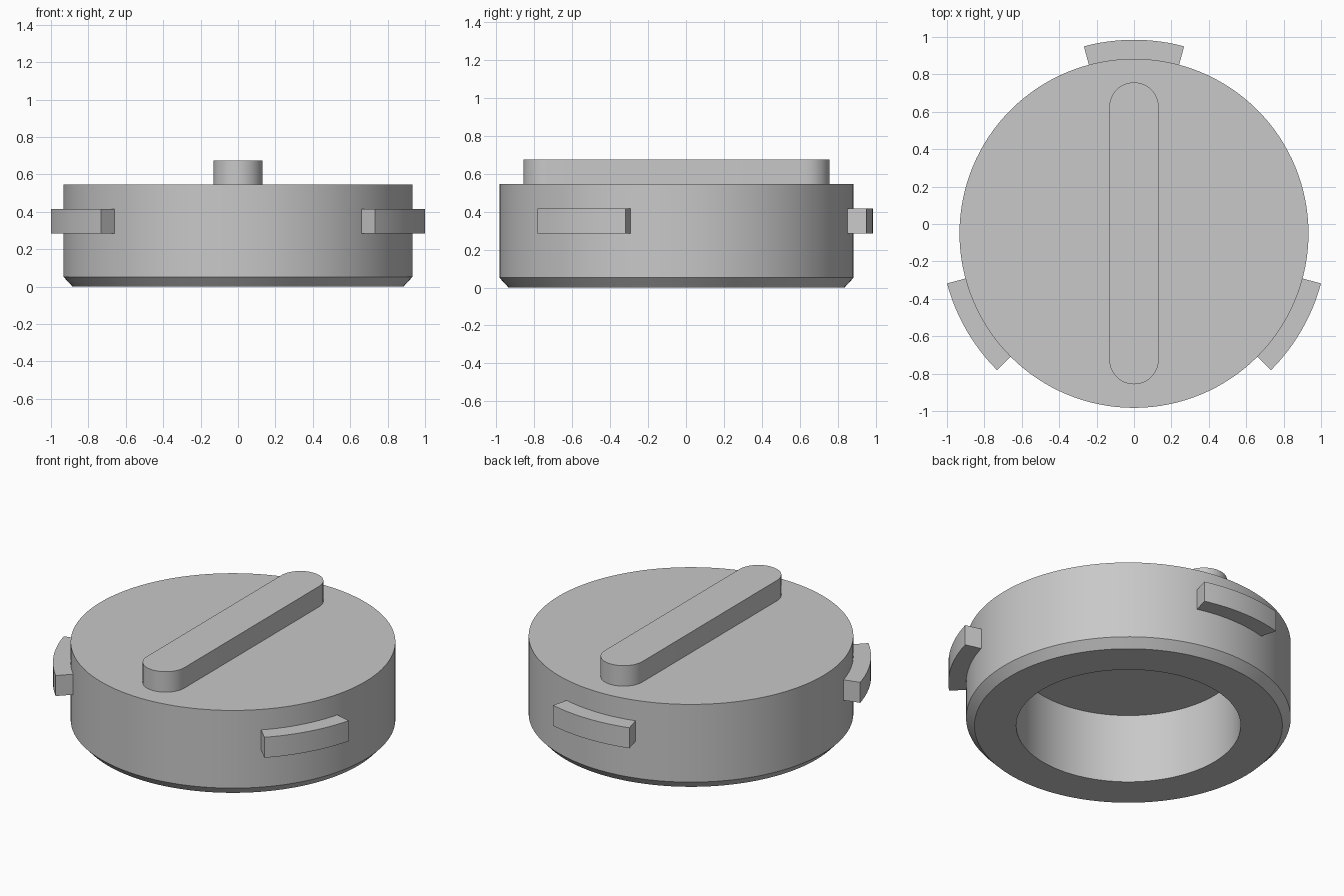
import bpy
import bmesh
from math import pi, radians, cos, sin
from mathutils import Vector

if "Cube" in bpy.data.objects:
    bpy.data.objects.remove(bpy.data.objects["Cube"], do_unlink=True)

CENTRE_Y = -0.05
SEGMENTS = 128

grey = bpy.data.materials.new("plain_grey")
grey.use_nodes = True
grey.diffuse_color = (0.58, 0.58, 0.58, 1)
grey.node_tree.nodes["Principled BSDF"].inputs["Base Color"].default_value = grey.diffuse_color


def finish(bm, name):
    """Turn a bmesh into a smooth-shaded object with sharp edges kept."""
    bmesh.ops.recalc_face_normals(bm, faces=bm.faces)
    mesh = bpy.data.meshes.new(name)
    bm.to_mesh(mesh)
    bm.free()
    mesh.materials.append(grey)
    obj = bpy.data.objects.new(name, mesh)
    obj.location.y = CENTRE_Y
    bpy.context.collection.objects.link(obj)
    bpy.ops.object.select_all(action="DESELECT")
    obj.select_set(True)
    bpy.context.view_layer.objects.active = obj
    bpy.ops.object.shade_smooth_by_angle(angle=radians(30))
    return obj


def revolve(name, profile):
    """Spin a (radius, height) profile round the z axis."""
    bm = bmesh.new()
    verts = [bm.verts.new((r, 0, z)) for r, z in profile]
    edges = [bm.edges.new(pair) for pair in zip(verts, verts[1:])]
    bmesh.ops.spin(bm, geom=verts + edges, cent=(0, 0, 0), axis=(0, 0, 1),
                   angle=2 * pi, steps=SEGMENTS)
    bmesh.ops.remove_doubles(bm, verts=bm.verts, dist=0.0001)
    return finish(bm, name)


def prism(name, outline, bottom, top):
    """Extrude a flat outline upward."""
    bm = bmesh.new()
    face = bm.faces.new([bm.verts.new((x, y, bottom)) for x, y in outline])
    extruded = bmesh.ops.extrude_face_region(bm, geom=[face], use_keep_orig=True)
    moved = [v for v in extruded["geom"] if isinstance(v, bmesh.types.BMVert)]
    bmesh.ops.translate(bm, verts=moved, vec=Vector((0, 0, top - bottom)))
    return finish(bm, name)


def arc(radius, start, end, steps, cy=0):
    angles = [radians(start + (end - start) * i / steps) for i in range(steps + 1)]
    return [(radius * cos(a), cy + radius * sin(a)) for a in angles]


# Cap body: chamfered foot and a round hollow underneath
revolve("cap_body", [(0, 0.44), (0.645, 0.44), (0.645, 0), (0.885, 0),
                     (0.933, 0.052), (0.933, 0.545), (0, 0.545)])

# Rounded grip bar across the top
HALF_WIDTH, REACH = 0.132, 0.675
prism("grip_bar",
      arc(HALF_WIDTH, 0, 180, 24, REACH) + arc(HALF_WIDTH, 180, 360, 24, -REACH),
      0.545, 0.675)

# Three curved locking lugs round the side
for name, angle in (("back_lug", 90), ("right_lug", 210), ("left_lug", 330)):
    prism(name,
          arc(1.035, angle - 15, angle + 15, 12) + arc(0.92, angle + 15, angle - 15, 12),
          0.285, 0.415)
